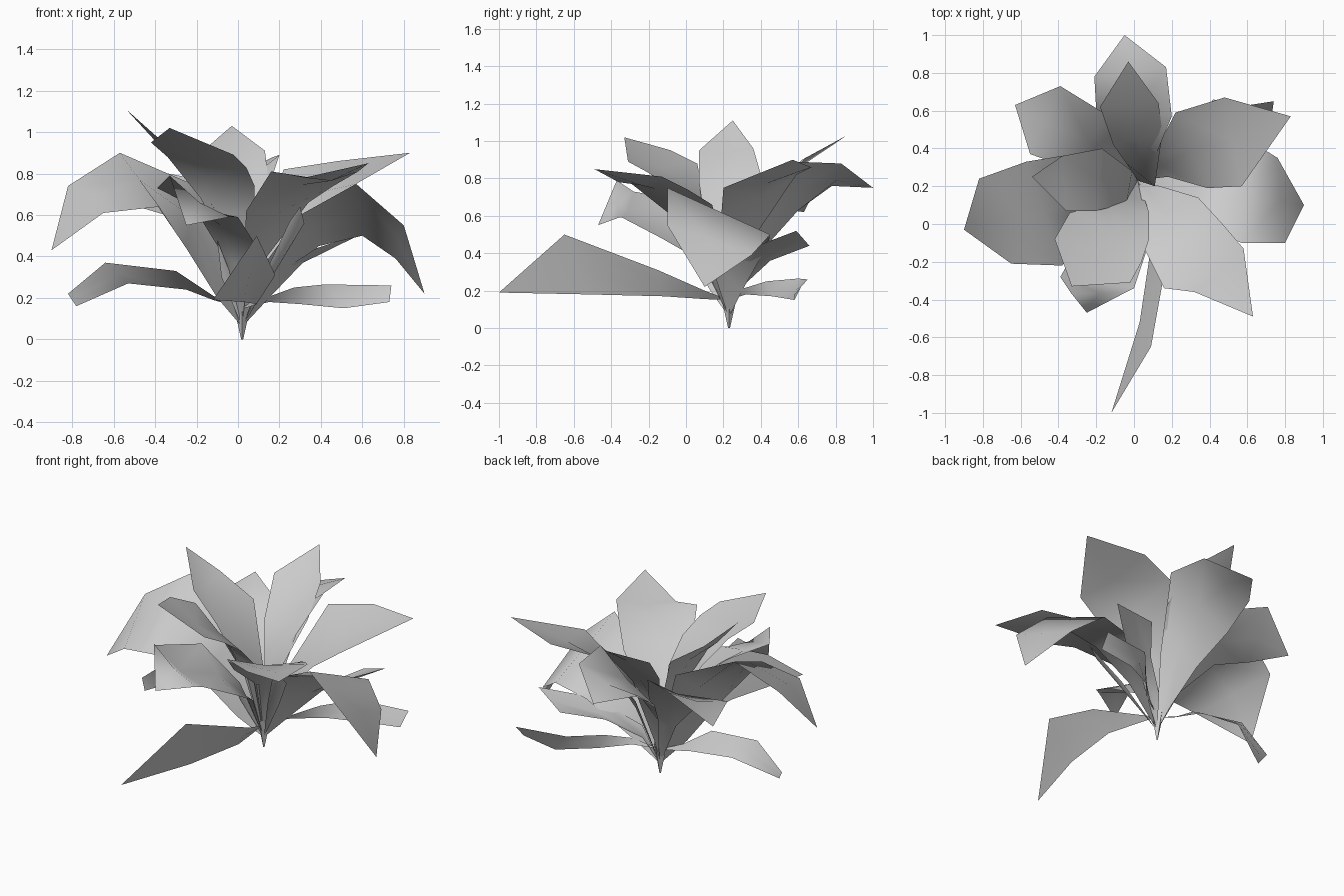
import bpy
from mathutils import Vector as V


def leaf(name, pairs, tip=None, base=(0.02, 0.23, 0.06), cup=0.03):
    """Thin leaf: left/right edge pairs from the base outwards, with a sunken midrib."""
    verts, faces = [V(base)], []
    for i, (l, r) in enumerate(pairs):
        l, r = V(l), V(r)
        drop = 0 if tip is None and i == len(pairs) - 1 else cup
        verts += [l, (l + r) / 2 - V((0, 0, drop)), r]
        n = 1 + 3 * i
        if i == 0:
            faces += [(0, n + 1, n), (0, n + 2, n + 1)]
        else:
            faces += [(n - 3, n - 2, n + 1, n), (n - 2, n - 1, n + 2, n + 1)]
    if tip:
        n = len(verts)
        verts.append(V(tip))
        faces += [(n - 3, n - 2, n), (n - 2, n - 1, n)]
    me = bpy.data.meshes.new(name)
    me.from_pydata(verts, [], faces)
    me.shade_smooth()
    ob = bpy.data.objects.new(name, me)
    bpy.context.collection.objects.link(ob)
    return ob


# Large back leaves
leaf("back_leaf", [((-.02, .3, .2), (.06, .27, .3)),
                   ((-.11, .43, .44), (.13, .4, .68)),
                   ((-.2, .6, .63), (.2, .57, .89)),
                   ((-.21, .78, .76), (.17, .83, .88))], (-.05, 1, .75))
leaf("inner_back_leaf", [((-.04, .32, .45), (.11, .2, .45)),
                         ((-.11, .42, .7), (.15, .48, .74)),
                         ((-.18, .62, .9), (.13, .64, .91))], (-.03, .86, 1.03))
leaf("back_right_leaf", [((.1, .36, .48), (.18, .25, .4)),
                         ((.22, .59, .82), (.39, .19, .62)),
                         ((.48, .67, .86), (.57, .2, .75))], (.83, .57, .9))
leaf("back_left_leaf", [((-.12, .27, .35), (0, .36, .42)),
                        ((-.35, .3, .6), (-.13, .57, .76)),
                        ((-.55, .37, .66), (-.39, .73, .81))], (-.63, .63, .62))
leaf("back_right_small_leaf", [((.08, .32, .24), (.13, .25, .28)),
                               ((.25, .45, .36), (.38, .38, .44)),
                               ((.42, .66, .44), (.62, .59, .52))])

# Large side leaves
leaf("left_leaf", [((-.1, .13, .2), (-.05, .3, .35)),
                   ((-.25, 0, .44), (-.2, .39, .74)),
                   ((-.38, -.22, .64), (-.57, .33, .9)),
                   ((-.65, -.21, .61), (-.82, .24, .74))], (-.9, -.03, .43), cup=0)
leaf("right_leaf", [((.14, .12, .38), (.15, .3, .2)),
                    ((.3, .02, .6), (.39, .44, .45)),
                    ((.57, -.1, .75), (.6, .45, .5)),
                    ((.8, -.1, .55), (.76, .35, .39))], (.9, .1, .22), cup=0)
leaf("upright_left_leaf", [((-.04, .11, .5), (-.01, .28, .42)),
                           ((-.2, .07, .78), (-.17, .4, .82)),
                           ((-.36, .07, .95), (-.38, .36, .96))], (-.54, .25, 1.11))

# Front leaves
leaf("front_left_high_leaf", [((-.06, .15, .46), (.06, .12, .46)),
                              ((-.18, .1, .68), (.08, .06, .6)),
                              ((-.34, .06, .88), (.08, -.08, .74)),
                              ((-.42, -.08, .95), (.04, -.2, .83)),
                              ((-.33, -.33, 1.02), (-.02, -.31, .89))])
leaf("front_left_leaf", [((-.08, .13, .42), (.05, .08, .36)),
                         ((-.24, -.02, .68), (.07, -.13, .48)),
                         ((-.39, -.28, .73), (0, -.34, .59)),
                         ((-.33, -.37, .79), (-.04, -.36, .59))], (-.25, -.47, .55))
leaf("front_right_leaf", [((.03, .12, .45), (.14, .2, .4)),
                          ((.04, -.1, .62), (.34, .14, .66)),
                          ((.16, -.34, .81), (.46, .01, .74)),
                          ((.32, -.36, .78), (.58, -.13, .81))], (.63, -.49, .85))

# Low drooping leaves
leaf("low_front_leaf", [((.05, .1, .155), (.09, .1, .2)),
                        ((.09, -.12, .17), (.18, -.15, .31)),
                        ((.03, -.52, .18), (.09, -.65, .5))],
     (-.12, -1, .19), base=(.02, .23, .15), cup=0)
leaf("low_left_leaf", [((-.12, .26, .19), (-.12, .2, .21)),
                       ((-.25, .31, .24), (-.3, .17, .33)),
                       ((-.53, .3, .27), (-.64, .2, .37)),
                       ((-.78, .18, .16), (-.82, .21, .22))], base=(.02, .23, .15), cup=0)
leaf("low_right_leaf", [((.15, .32, .18), (.16, .3, .21)),
                        ((.3, .46, .17), (.27, .43, .25)),
                        ((.51, .58, .15), (.42, .6, .265)),
                        ((.73, .58, .18), (.74, .65, .26))], base=(.02, .23, .15), cup=0)

# Young shoots in the middle
leaf("left_shoot", [((-.08, .14, .3), (-.03, .16, .3))], (-.1, .06, .48))
leaf("right_shoot", [((.15, .08, .36), (.2, .13, .36)),
                     ((.25, -.02, .57), (.32, .03, .56))], (.3, -.04, .64))

# Pointed stem foot
bpy.ops.mesh.primitive_cone_add(vertices=4, radius1=.005, radius2=.045, depth=.18,
                                end_fill_type='NOTHING', location=(.02, .23, .09))
bpy.context.object.name = "stem"
